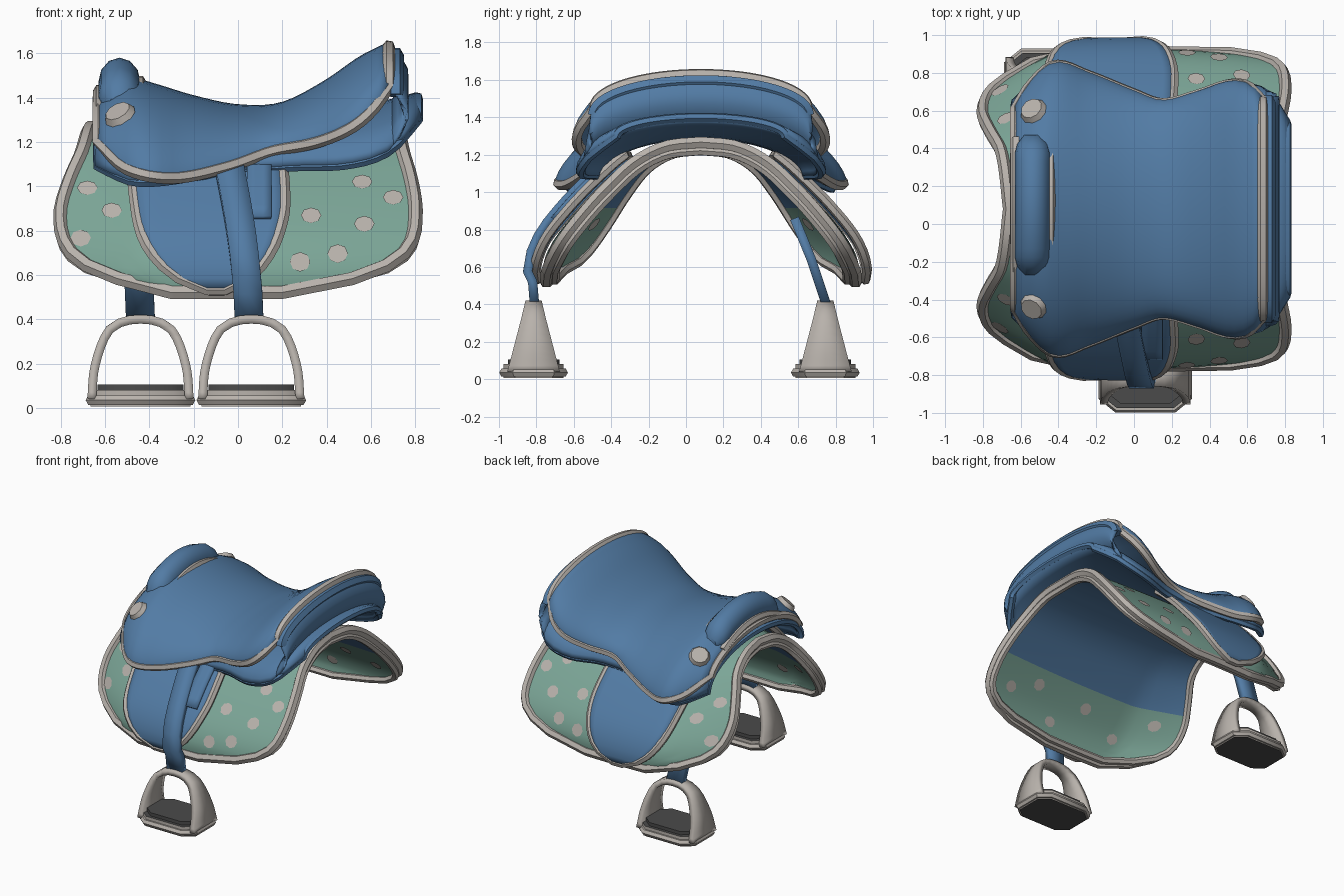
import bpy, bmesh, math
from mathutils import Vector

cube = bpy.data.objects.get("Cube")
if cube:
    bpy.data.objects.remove(cube)

MID = 0.08   # y of the saddle's centre line
parts = []


def material(name, rgb):
    m = bpy.data.materials.new(name)
    m.use_nodes = True
    m.diffuse_color = (*rgb, 1)
    m.node_tree.nodes["Principled BSDF"].inputs["Base Color"].default_value = (*rgb, 1)
    return m


BLUE = material("blue leather", (0.085, 0.2, 0.375))
GREEN = material("green cloth", (0.2, 0.38, 0.31))
GREY = material("warm grey trim", (0.48, 0.445, 0.41))
DARK = material("dark rubber", (0.07, 0.07, 0.07))


def curve_through(*keys):
    """Smooth function through (position, value) keys."""
    def slope(i):
        a, b = keys[max(i - 1, 0)], keys[min(i + 1, len(keys) - 1)]
        return (b[1] - a[1]) / (b[0] - a[0])

    def f(x):
        x = min(max(x, keys[0][0]), keys[-1][0])
        i = max(k for k in range(len(keys) - 1) if keys[k][0] <= x)
        (x0, y0), (x1, y1) = keys[i], keys[i + 1]
        h = x1 - x0
        t = (x - x0) / h
        e = t * t * (3 - 2 * t)
        return (y0 * (1 - e) + y1 * e + h * t * (1 - t) ** 2 * slope(i)
                - h * t * t * (1 - t) * slope(i + 1))
    return f


def add(name, verts, faces, mats, thick=0):
    me = bpy.data.meshes.new(name)
    me.from_pydata([tuple(v) for v in verts], [], faces)
    for m in mats:
        me.materials.append(m)
    ob = bpy.data.objects.new(name, me)
    bpy.context.collection.objects.link(ob)
    if thick:
        mod = ob.modifiers.new("thickness", "SOLIDIFY")
        mod.thickness, mod.offset = thick, 0
    parts.append(ob)
    return ob


def sheet(name, f, nu, nv, mats, thick=0, flip=False, rule=None):
    """Grid surface from f(u, v) with u and v in 0..1."""
    verts = [f(i / nu, j / nv) for i in range(nu + 1) for j in range(nv + 1)]
    w = nv + 1
    faces = []
    for i in range(nu):
        for j in range(nv):
            q = (i * w + j, i * w + w + j, i * w + w + j + 1, i * w + j + 1)
            faces.append(q[::-1] if flip else q)
    ob = add(name, verts, faces, mats, thick)
    if rule:
        for p in ob.data.polygons:
            p.material_index = rule(p.center)
    return ob


def tube(name, points, radius, mat, closed=True):
    cu = bpy.data.curves.new(name, "CURVE")
    cu.dimensions = "3D"
    cu.bevel_depth, cu.bevel_resolution, cu.use_fill_caps = radius, 1, True
    sp = cu.splines.new("POLY")
    sp.points.add(len(points) - 1)
    for p, co in zip(sp.points, points):
        p.co = (*co, 1)
    sp.use_cyclic_u = closed
    cu.materials.append(mat)
    ob = bpy.data.objects.new(name, cu)
    bpy.context.collection.objects.link(ob)
    bpy.ops.object.select_all(action="DESELECT")
    ob.select_set(True)
    bpy.context.view_layer.objects.active = ob
    bpy.ops.object.convert(target="MESH")
    parts.append(bpy.context.view_layer.objects.active)


def border(f, n):
    """Points round the edge of a sheet."""
    r = [k / n for k in range(n)]
    return ([f(0, t) for t in r] + [f(t, 1) for t in r]
            + [f(1, 1 - t) for t in r] + [f(1 - t, 0) for t in r])


# Arch over the horse's back, by distance from the ridge; narrower at the front
arch_y = curve_through((0, 0), (.2, .2), (.4, .38), (.62, .55), (.83, .7), (1.02, .82), (1.16, .87), (1.24, .86))
arch_z = curve_through((0, 1.27), (.2, 1.25), (.4, 1.17), (.62, 1.03), (.83, .88), (1.02, .73), (1.16, .6), (1.24, .52))


def arch(x, s, off=0):
    a, side = abs(s), (1 if s >= 0 else -1)
    d = .02
    ty, tz = arch_y(a + d) - arch_y(max(a - d, 0)), arch_z(a + d) - arch_z(max(a - d, 0))
    n = Vector((-tz, ty)).normalized()
    k = .97 - .08 * x * x - .5 * max(0, -x - .42)
    return Vector((x, MID + side * k * (arch_y(a) + off * n.x), arch_z(a) + off * n.y))


# Saddle pad: cloth, lining, edge binding and spots
pad_front = curve_through((0, -.66), (.4, -.7), (.62, -.76), (.83, -.8), (1.02, -.77), (1.12, -.67), (1.19, -.5), (1.24, -.3))
pad_back = curve_through((0, .71), (.4, .74), (.62, .78), (.83, .8), (1.02, .77), (1.12, .66), (1.19, .47), (1.24, .2))


def pad(off):
    def f(u, v):
        s = (2 * v - 1) * 1.24
        a, b = pad_front(abs(s)), pad_back(abs(s))
        return arch(a + (b - a) * u, s, off)
    return f


sheet("saddle_pad", pad(0), 24, 44, [GREEN])
sheet("pad_lining", pad(-.05), 24, 44, [GREEN, BLUE], flip=True, rule=lambda c: int(c.z > .93))
tube("pad_binding", border(pad(-.005), 40), .034, GREY)
tube("lining_binding", border(pad(-.05), 40), .026, GREY)

spots = [(-.68, .68), (-.71, .98), (-.57, .82), (.33, .85), (.28, 1.1),
         (.56, .64), (.57, .9), (.7, .74), (.45, 1.06)]
inner_spots = [(-.6, .85), (-.35, 1.02), (-.05, .88), (.2, 1.08), (.4, .85), (.62, .95)]
for name, off, places in (("pad_spots", .006, spots), ("lining_spots", -.057, inner_spots)):
    verts, faces = [], []
    for x, s in places:
        for side in (-1, 1):
            ring = [k * math.pi / 4 for k in range(8)]
            faces.append(range(len(verts), len(verts) + 8))
            verts += [arch(x + .046 * math.cos(a), side * (s + .046 * math.sin(a)), off) for a in ring]
    add(name, verts, faces, [GREY])

# Side flaps with trim
flap_front = curve_through((.42, -.49), (.83, -.46), (1, -.43), (1.1, -.37), (1.17, -.28), (1.22, -.14))
flap_back = curve_through((.42, .19), (.83, .21), (1, .18), (1.1, .13), (1.17, .06), (1.22, -.06))
for side, label in ((-1, "right"), (1, "left")):
    def flap(u, v):
        s = .42 + .8 * (1 - v if side < 0 else v)
        a, b = flap_front(s), flap_back(s)
        return arch(a + (b - a) * u, side * s, .045)
    sheet("flap_" + label, flap, 12, 18, [BLUE], .04)
    tube("flap_trim_" + label, border(flap, 18), .027, GREY)
sheet("girth_cover", lambda u, v: arch(.04 + .11 * u, -.42 - .5 * (1 - v), .07), 3, 8, [BLUE], .03)

# Padded panel under the seat
panel_top = curve_through((-.63, 1.33), (-.2, 1.31), (.2, 1.31), (.5, 1.33), (.7, 1.37), (.81, 1.4))
panel_edge = curve_through((-.63, 1.09), (-.45, 1.02), (-.1, 1.06), (.25, 1.09), (.5, 1.1), (.68, 1.16), (.81, 1.3))
panel_width = curve_through((-.63, .56), (-.45, .7), (0, .57), (.25, .57), (.5, .64), (.7, .61), (.81, .45))


def dome(x0, x1, width, edge, top, power):
    def f(u, v):
        x = x0 + (x1 - x0) * u
        a = (v - .5) * math.pi
        e = edge(x)
        return Vector((x, MID + width(x) * math.sin(a), e + (top(x) - e) * abs(math.cos(a)) ** power(x)))
    return f


panel = dome(-.63, .81, panel_width, panel_edge, panel_top, lambda x: 1)
sheet("panel", panel, 20, 24, [BLUE], .05)
tube("panel_piping", border(panel, 30), .025, BLUE)

# Seat: dipped in the middle, rising to the cantle
seat_top = curve_through((-.63, 1.39), (-.5, 1.47), (-.4, 1.45), (-.2, 1.39), (0, 1.35), (.2, 1.36), (.4, 1.46), (.56, 1.57), (.68, 1.63))
seat_edge = curve_through((-.63, 1.2), (-.5, 1.08), (-.3, 1.04), (-.05, 1.09), (.15, 1.16), (.35, 1.2), (.5, 1.26), (.6, 1.34), (.68, 1.45))
seat_width = curve_through((-.63, .52), (-.55, .65), (-.42, .76), (-.25, .71), (0, .61), (.15, .56), (.35, .61), (.5, .66), (.6, .65), (.68, .57))
seat = dome(-.63, .68, seat_width, seat_edge, seat_top, curve_through((-.63, 1.35), (-.2, 1.25), (.3, 1)))
sheet("seat", seat, 28, 28, [BLUE], .04)
tube("seat_trim", border(seat, 40), .03, GREY)

# Walls closing the seat to the panel, plus the cantle's padded back
sheet("cantle_back", lambda u, v: seat(1, v).lerp(panel(.92, v), u) + Vector((.07 * math.sin(math.pi * u), 0, 0)),
      5, 24, [BLUE], .03)
sheet("pommel_front", lambda u, v: seat(0, v).lerp(panel(.02, v), u), 2, 24, [BLUE], .03)
tube("cantle_roll", [seat(1, k / 24) + Vector((.03, 0, -.04)) for k in range(25)], .04, BLUE, False)


# Pommel roll with grey bands either side
def pommel_line(dx, dz, reach=.37):
    rows = [reach * (k / 8 - 1) for k in range(17)]
    return [Vector((-.535 + dx, MID + .02 + y, 1.47 + dz - .8 * y * y)) for y in rows]


def pommel(u, v):
    a = 2 * math.pi * v
    k = min(1, .5 + 6 * min(u, 1 - u))
    return pommel_line(.095 * k * math.cos(a), .11 * k * math.sin(a))[round(u * 16)]


roll = sheet("pommel", pommel, 16, 12, [BLUE], flip=True)
bm = bmesh.new()
bm.from_mesh(roll.data)
bmesh.ops.remove_doubles(bm, verts=bm.verts, dist=.0001)
bmesh.ops.holes_fill(bm, edges=bm.edges)
bm.to_mesh(roll.data)
bm.free()
tube("pommel_band_back", pommel_line(.09, 0, .33), .032, GREY, False)
tube("pommel_band_front", pommel_line(-.09, -.04, .35), .03, GREY, False)

# Flat round studs on the seat's front corners
for v, label in ((.23, "right"), (.77, "left")):
    p = seat(.08, v)
    n = (seat(.1, v) - seat(.06, v)).cross(seat(.08, v + .03) - seat(.08, v - .03)).normalized()
    bm = bmesh.new()
    bmesh.ops.create_cone(bm, cap_ends=True, segments=10, radius1=.075, radius2=.06, depth=.03)
    stud = add("stud_" + label, [], [], [GREY])
    bm.to_mesh(stud.data)
    bm.free()
    stud.location = p + n * .03
    stud.rotation_euler = n.to_track_quat("Z", "Y").to_euler()

# Stirrup straps: one over its flap, one from beneath
over = [arch(-.07 + .11 * k / 10, -.42 - .76 * k / 10, .085) for k in range(11)]
over += [Vector((.045, -.82, .52)), Vector((.05, -.81, .4))]
under = [Vector((-.45, .58, .86)), Vector((-.45, .67, .64)), Vector((-.44, .75, .4))]
for label, path in (("right", over), ("left", under)):
    last = len(path) - 1
    sheet("stirrup_strap_" + label, lambda u, v: path[round(u * last)] + Vector((.13 * v - .065, 0, 0)),
          last, 2, [BLUE], .05)

# Stirrups: tapering arch over a rubber tread
bow = curve_through((0, .04), (.2, .19), (.36, .34), (.42, .385), (.5, .4), (.58, .385), (.64, .34), (.8, .19), (1, .04))
bow_x = curve_through((0, -.22), (.2, -.205), (.36, -.15), (.42, -.09), (.5, 0), (.58, .09), (.64, .15), (.8, .205), (1, .22))
outline = [(-.225, -.1), (-.15, -.16), (.15, -.16), (.225, -.1), (.225, .1), (.15, .16), (-.15, .16), (-.225, .1)]
for label, cx, cy in (("right", .06, -.815), ("left", -.44, .745)):
    def frame(u, v):
        z = bow(u)
        half = .035 + .1 * (.43 - z) / .37
        return Vector((cx + bow_x(u), cy + half * (2 * v - 1), z))
    sheet("stirrup_frame_" + label, frame, 24, 2, [GREY], .04)
    for name, z0, z1, k in (("stirrup_base_", .005, .08, 1), ("stirrup_pad_", .08, .105, .86)):
        verts = [(cx + k * x, cy + k * y, z) for z in (z0, z1) for x, y in outline]
        faces = [range(7, -1, -1), range(8, 16)]
        faces += [(i, (i + 1) % 8, (i + 1) % 8 + 8, i + 8) for i in range(8)]
        ob = add(name + label, verts, faces, [GREY, DARK])
        for p in ob.data.polygons:
            p.material_index = int(abs(p.normal.z) > .5 or k < 1)
    tube("stirrup_rim_" + label, [(cx + x, cy + y, .035) for x, y in outline], .025, GREY)
    tube("stirrup_eye_" + label, [(cx - .05, cy, .41), (cx + .05, cy, .41)], .025, GREY, False)

bpy.ops.object.select_all(action="DESELECT")
for ob in parts:
    ob.select_set(True)
bpy.context.view_layer.objects.active = parts[0]
bpy.ops.object.shade_smooth_by_angle(angle=math.radians(40))
